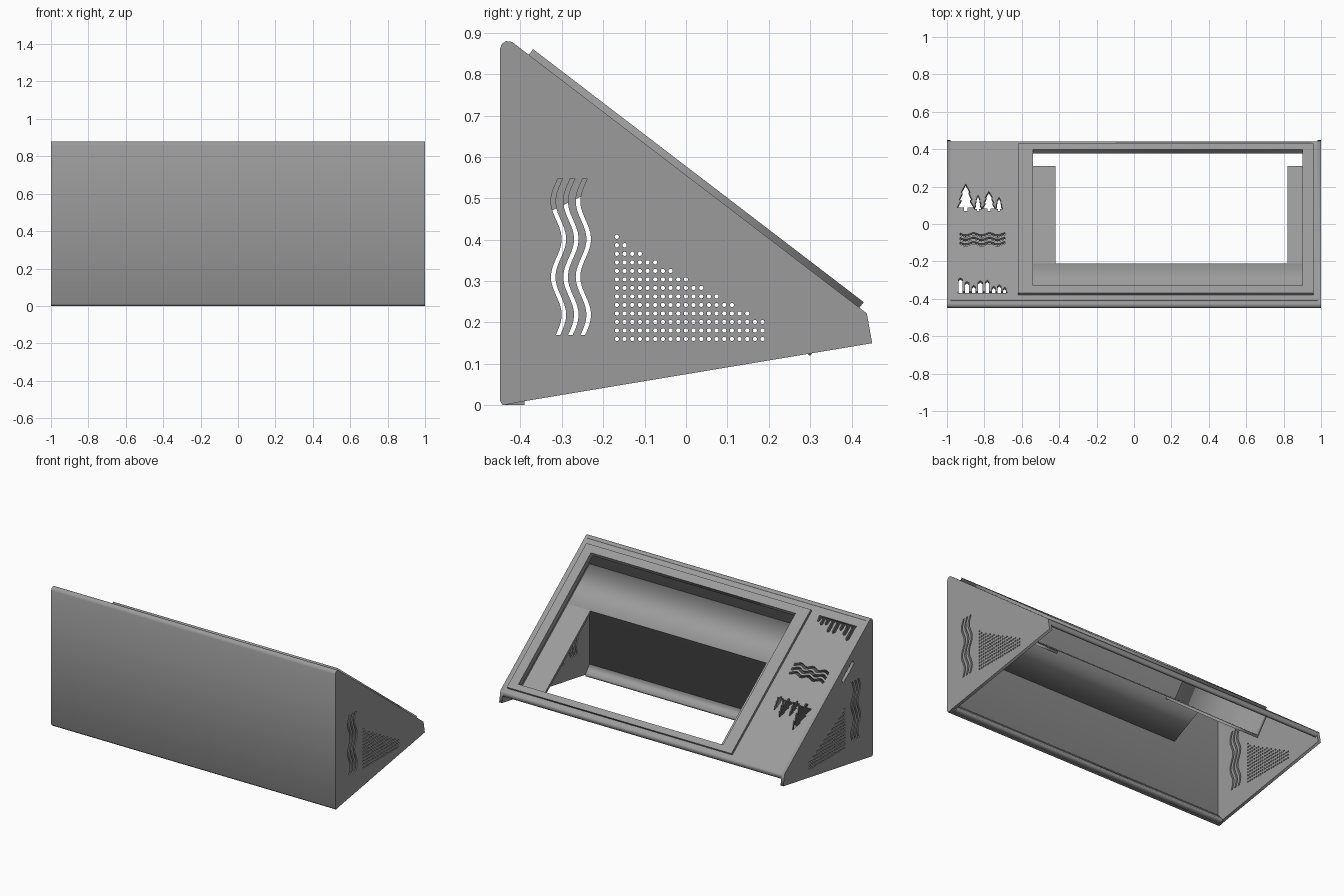
import bpy, bmesh, math
from mathutils import Matrix, Vector

if "Cube" in bpy.data.objects:
    bpy.data.objects.remove(bpy.data.objects["Cube"])

grey = bpy.data.materials.new("plastic_grey")
grey.diffuse_color = (0.33, 0.33, 0.33, 1)
grey.use_nodes = True
grey.node_tree.nodes["Principled BSDF"].inputs["Base Color"].default_value = grey.diffuse_color

# Slanted frame: u runs down the slope, n points out of the panel
TOP, LOW = Vector((0, -0.41, 0.87)), Vector((0, 0.437, 0.222))
D = (LOW - TOP).normalized()
LENGTH = (LOW - TOP).length
N = Vector((1, 0, 0)).cross(D)
SLOPE = Matrix((Vector((1, 0, 0)), D, N)).transposed().to_4x4()
SLOPE.translation = TOP
# Side frame: profile drawn in (y, z), thickness along x
SIDE = Matrix(((0, 0, 1, 0), (1, 0, 0, 0), (0, 1, 0, 0), (0, 0, 0, 1)))


def plate(name, loops, frame, lo, hi):
    """Filled outline (first loop) with holes (other loops), from lo to hi."""
    cu = bpy.data.curves.new(name, 'CURVE')
    cu.dimensions, cu.fill_mode = '2D', 'BOTH'
    cu.extrude = (hi - lo) / 2
    for loop in loops:
        sp = cu.splines.new('POLY')
        sp.points.add(len(loop) - 1)
        for p, (a, b) in zip(sp.points, loop):
            p.co = (a, b, 0, 1)
        sp.use_cyclic_u = True
    tmp = bpy.data.objects.new(name, cu)
    bpy.context.collection.objects.link(tmp)
    bpy.context.view_layer.update()
    dg = bpy.context.evaluated_depsgraph_get()
    me = bpy.data.meshes.new_from_object(tmp.evaluated_get(dg))
    bpy.data.objects.remove(tmp)
    me.transform(frame @ Matrix.Translation((0, 0, (lo + hi) / 2)))
    bm = bmesh.new()
    bm.from_mesh(me)
    bmesh.ops.remove_doubles(bm, verts=bm.verts, dist=1e-5)
    bmesh.ops.recalc_face_normals(bm, faces=bm.faces)
    bm.to_mesh(me)
    bm.free()
    me.materials.clear()
    me.materials.append(grey)
    ob = bpy.data.objects.new(name, me)
    bpy.context.collection.objects.link(ob)
    return ob


def rect(a0, a1, b0, b1):
    return [(a0, b0), (a1, b0), (a1, b1), (a0, b1)]


def wave(t0, t1, mid, amp, period, phase, width, steps=32):
    """Wavy slot outline along t, returned as (t, offset)."""
    ts = [t0 + (t1 - t0) * i / steps for i in range(steps + 1)]
    c = [(t, mid - amp * math.cos(2 * math.pi * (t - phase) / period)) for t in ts]
    return [(t, v - width / 2) for t, v in c] + [(t, v + width / 2) for t, v in reversed(c)]


def to_slope(loop):
    """Plan (x, y) to panel (x, u)."""
    return [(x, (y - TOP.y) / D.y) for x, y in loop]


def tree(cx, base, w, h):
    half = [(0.1, 0), (0.1, 0.12), (0.5, 0.12), (0.25, 0.4), (0.38, 0.4), (0.17, 0.68), (0.27, 0.68)]
    right = [(cx + a * w, base + b * h) for a, b in half]
    left = [(2 * cx - x, y) for x, y in reversed(right)]
    return right + [(cx, base + h)] + left


# Side walls with wavy vents and a triangular speaker grille
outline = [(-0.443, 0), (-0.39, 0.01), (0.45, 0.15), (0.437, 0.222), (-0.41, 0.87),
           (-0.42, 0.878), (-0.435, 0.88), (-0.445, 0.873), (-0.45, 0.86), (-0.45, 0.012)]
vents = [[(y, z) for z, y in wave(0.17, 0.548, c, 0.013, 0.183, 0.31, 0.011)]
         for c in (-0.308, -0.278, -0.248)]
for r in range(13):
    last = 19 if r < 3 else max(0, 17 - 2 * (r - 3))
    for i in range(last + 1):
        y, z = -0.167 + 0.01853 * i, 0.16 + 0.0206 * r
        vents.append([(y + 0.0052 * math.cos(k * math.pi / 5), z + 0.0052 * math.sin(k * math.pi / 5))
                      for k in range(10)])
# Slot beside the panel edge, on the left wall only
sd = Vector((D.y, D.z))
sn = Vector((N.y, N.z))
slot = [tuple(Vector((-0.2, 0.63)) + sd * a + sn * b)
        for a, b in rect(-0.07, 0.07, -0.014, 0.014)]
plate("right_wall", [outline] + vents, SIDE, 0.98, 1.0)
plate("left_wall", [outline] + vents + [slot], SIDE, -1.0, -0.98)

# Front wall with rounded top edge, and the lip along its foot
plate("front_wall", [[(-0.443, 0), (-0.45, 0.012), (-0.45, 0.86), (-0.445, 0.873), (-0.435, 0.88),
                      (-0.42, 0.878), (-0.41, 0.87), (-0.421, 0.856), (-0.43, 0.85), (-0.43, 0)]],
      SIDE, -0.98, 0.98)
plate("foot_lip", [[(-0.43, 0), (-0.39, 0), (-0.39, 0.012), (-0.43, 0.062)]], SIDE, -0.98, 0.98)

# Slanted panel with screen window and decorative cut-outs
window = rect(-0.54, 0.90, 0.088, 1.006)
trees = [tree(-0.90, 0.07, 0.094, 0.145), tree(-0.834, 0.07, 0.046, 0.085),
         tree(-0.776, 0.07, 0.076, 0.105), tree(-0.722, 0.07, 0.044, 0.075)]
ripples = [wave(-0.93, -0.69, y, 0.006, 0.085, -0.90, 0.013) for y in (-0.058, -0.082, -0.106)]
skyline = [(-0.945, -0.37)]
for x, top, w in ((-0.928, -0.295, 0.022), (-0.893, -0.315, 0.022), (-0.857, -0.335, 0.02),
                  (-0.822, -0.31, 0.022), (-0.785, -0.308, 0.02), (-0.75, -0.34, 0.02),
                  (-0.72, -0.332, 0.018), (-0.692, -0.345, 0.016)):
    skyline += [(x - w / 2, -0.36), (x - w / 2, top), (x, top + 0.008), (x + w / 2, top), (x + w / 2, -0.36)]
skyline += [(-0.68, -0.36), (-0.68, -0.37)]
holes = [to_slope(h) for h in trees + ripples + [skyline]]
plate("slanted_panel", [rect(-0.98, 0.98, 0, LENGTH), window] + holes, SLOPE, -0.018, 0)
plate("screen_bezel", [rect(-0.62, 0.96, 0.038, 1.044), window], SLOPE, 0, 0.017)
plate("back_lip", [[(0.437, 0.222), (0.442, 0.19), (0.425, 0.187), (0.418, 0.222)]], SIDE, -0.98, 0.98)

# Internal screen tray: wedge under the top edge, two side rails, divider
plate("tray_wedge", [[(-0.43, 0.42), (-0.21, 0.525), (-0.21, 0.53), (-0.43, 0.70)]], SIDE, -0.66, 0.98)
for name, a, b in (("left_rail", -0.66, -0.42), ("right_rail", 0.82, 0.98)):
    plate(name, [rect(a, b, 0.13, 1.02)], SLOPE, -0.165, -0.149)
plate("tray_divider", [rect(-0.66, -0.64, 0.12, 1.02)], SLOPE, -0.149, -0.018)
